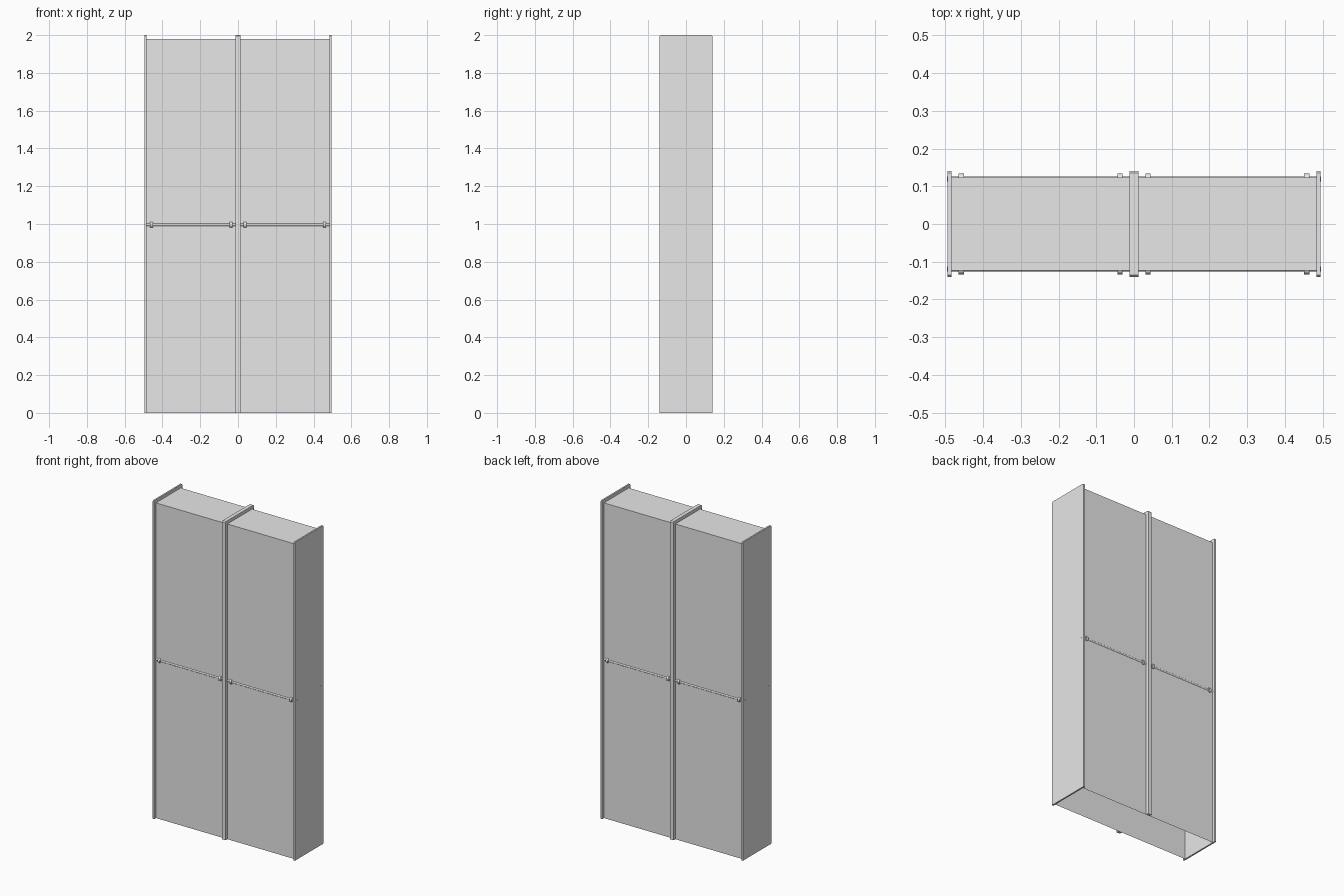
import bpy
import bmesh
import math
from mathutils import Matrix

cube = bpy.data.objects.get("Cube")
if cube:
    bpy.data.objects.remove(cube, do_unlink=True)

grey = bpy.data.materials.new("light_grey")
grey.use_nodes = True
grey.diffuse_color = (0.8, 0.8, 0.8, 1)
grey.node_tree.nodes["Principled BSDF"].inputs["Base Color"].default_value = (0.8, 0.8, 0.8, 1)

HALF_W, HALF_D, HEIGHT = 0.494, 0.141, 2.0     # overall frame
BODY_D, BODY_TOP = 0.123, 1.98                 # recessed body
PANEL = 0.01                                   # end panel thickness
BAR_Y, BAR_Z = 0.119, 0.996                    # rail axis


def finish(name, bm):
    bmesh.ops.recalc_face_normals(bm, faces=bm.faces)
    mesh = bpy.data.meshes.new(name)
    bm.to_mesh(mesh)
    bm.free()
    mesh.materials.append(grey)
    obj = bpy.data.objects.new(name, mesh)
    bpy.context.collection.objects.link(obj)
    return obj


def slab(name, outline, x0, x1):
    """Extrude a side outline of (y, z) points from x0 to x1."""
    bm = bmesh.new()
    face = bm.faces.new([bm.verts.new((x0, y, z)) for y, z in outline])
    grown = bmesh.ops.extrude_face_region(bm, geom=[face])["geom"]
    verts = [v for v in grown if isinstance(v, bmesh.types.BMVert)]
    bmesh.ops.translate(bm, verts=verts, vec=(x1 - x0, 0, 0))
    return finish(name, bm)


def rod(name, x0, x1, y, radius, sides):
    """Cylinder lying along x at rail height."""
    bm = bmesh.new()
    place = Matrix.Translation(((x0 + x1) / 2, y, BAR_Z)) @ Matrix.Rotation(math.pi / 2, 4, "Y")
    bmesh.ops.create_cone(bm, cap_ends=True, segments=sides, radius1=radius,
                          radius2=radius, depth=x1 - x0, matrix=place)
    obj = finish(name, bm)
    bpy.ops.object.select_all(action="DESELECT")
    obj.select_set(True)
    bpy.context.view_layer.objects.active = obj
    bpy.ops.object.shade_smooth_by_angle()


# Hollow body, open underneath
bm = bmesh.new()
inner = HALF_W - PANEL / 2
bmesh.ops.create_cube(bm, size=1, matrix=Matrix.Translation((0, 0, BODY_TOP / 2))
                      @ Matrix.Diagonal((2 * inner, 2 * BODY_D, BODY_TOP, 1)))
bmesh.ops.delete(bm, geom=[f for f in bm.faces if f.normal.z < -0.5], context="FACES")
finish("cabinet_body", bm)

# End panels with clipped top corners
c = 0.006
end_outline = [(-HALF_D, 0), (HALF_D, 0), (HALF_D, HEIGHT - c), (HALF_D - c, HEIGHT),
               (c - HALF_D, HEIGHT), (-HALF_D, HEIGHT - c)]
slab("right_end_panel", end_outline, -HALF_W, PANEL - HALF_W)
slab("left_end_panel", end_outline, HALF_W - PANEL, HALF_W)

# Centre frame wrapping front, top and back
hoop = [(-HALF_D, 0), (-BODY_D, 0), (-BODY_D, BODY_TOP), (BODY_D, BODY_TOP), (BODY_D, 0),
        (HALF_D, 0), (HALF_D, HEIGHT - c), (HALF_D - c, HEIGHT),
        (c - HALF_D, HEIGHT), (-HALF_D, HEIGHT - c)]
slab("centre_frame", hoop, -0.012, 0.012)

# Rails with end collars on both faces
for face_name, side in (("front", -1), ("back", 1)):
    y = side * BAR_Y
    rod(face_name + "_rail", -HALF_W - 0.001, HALF_W + 0.001, y, 0.007, 16)
    for label, x in (("right_outer", -0.458), ("right_inner", -0.037),
                     ("left_inner", 0.037), ("left_outer", 0.458)):
        rod(f"{face_name}_{label}_collar", x - 0.007, x + 0.007, y, 0.015, 16)
